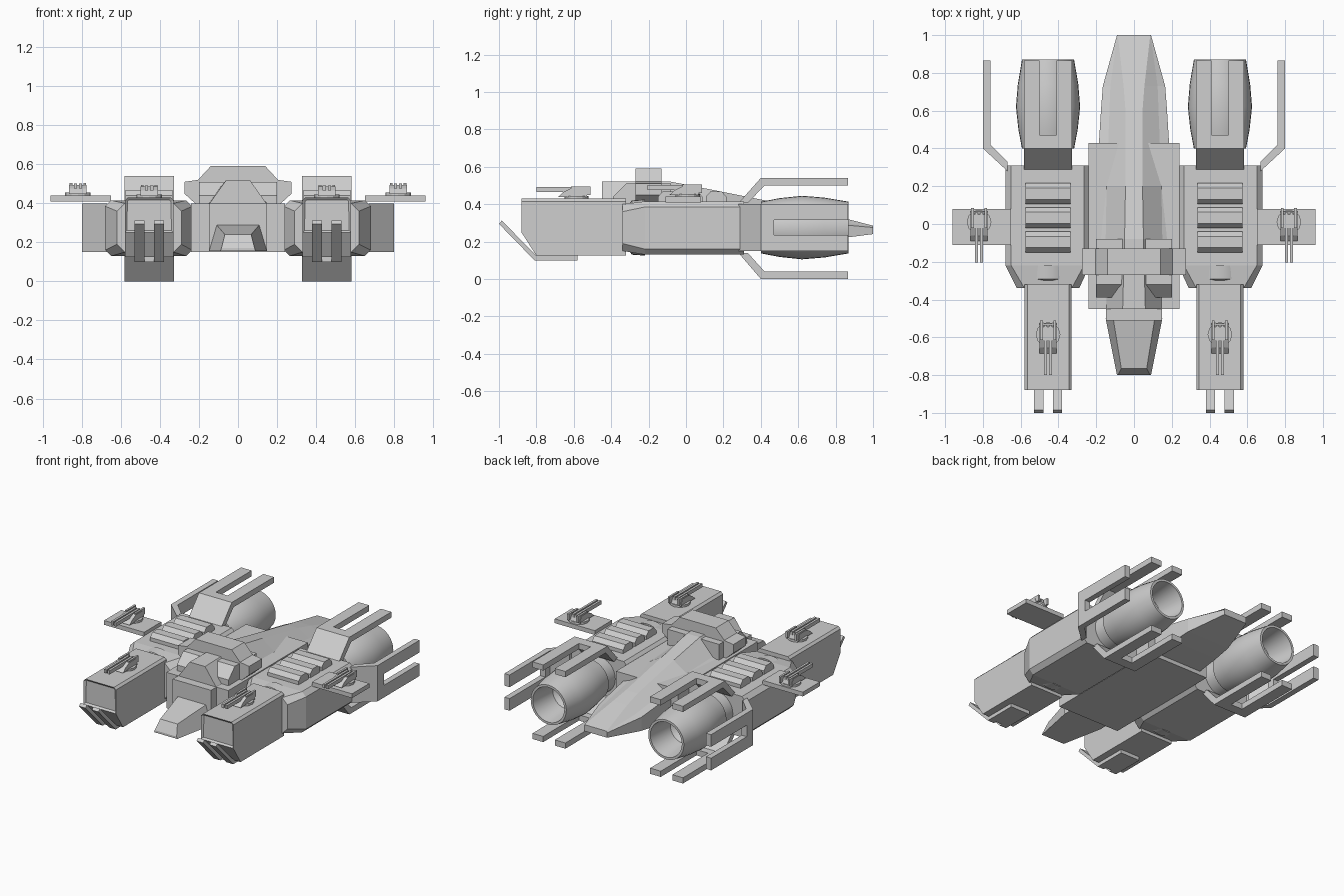
import bpy, bmesh, math

if "Cube" in bpy.data.objects:
    bpy.data.objects.remove(bpy.data.objects["Cube"], do_unlink=True)

grey = bpy.data.materials.new("hull_grey")
grey.use_nodes = True
grey.diffuse_color = (0.62, 0.62, 0.62, 1)
grey.node_tree.nodes["Principled BSDF"].inputs["Base Color"].default_value = (0.62, 0.62, 0.62, 1)

CX, CZ = 0.455, 0.275  # axis of each side pod


def finish(name, bm, mirror, smooth=False):
    bmesh.ops.recalc_face_normals(bm, faces=bm.faces)
    mesh = bpy.data.meshes.new(name)
    bm.to_mesh(mesh)
    bm.free()
    mesh.materials.append(grey)
    obj = bpy.data.objects.new(name, mesh)
    bpy.context.collection.objects.link(obj)
    if smooth:
        bpy.ops.object.select_all(action="DESELECT")
        obj.select_set(True)
        bpy.context.view_layer.objects.active = obj
        bpy.ops.object.shade_smooth_by_angle(angle=math.radians(25))
    if mirror:
        obj.modifiers.new("mirror", "MIRROR")
    return obj


def loft(name, rings, mirror=True, closed=False, smooth=False):
    """Skin matching rings of points; cap the ends or close into a loop."""
    bm = bmesh.new()
    vs = [[bm.verts.new(p) for p in ring] for ring in rings]
    n = len(vs[0])
    pairs = list(zip(vs, vs[1:])) + ([(vs[-1], vs[0])] if closed else [])
    for a, b in pairs:
        for i in range(n):
            j = (i + 1) % n
            bm.faces.new((a[i], a[j], b[j], b[i]))
    if not closed:
        bm.faces.new(vs[0])
        bm.faces.new(vs[-1])
    return finish(name, bm, mirror, smooth)


def prism(name, profile, a, b, axis="x", mirror=True):
    """Extrude a 2D profile between a and b along an axis."""
    place = {"x": lambda p, t: (t, *p), "y": lambda p, t: (p[0], t, p[1]),
             "z": lambda p, t: (*p, t)}[axis]
    return loft(name, [[place(p, t) for p in profile] for t in (a, b)], mirror)


def box(name, x, y, z, mirror=True):
    return prism(name, [(x[0], y[0]), (x[1], y[0]), (x[1], y[1]), (x[0], y[1])], *z, "z", mirror)


def lathe(name, profile, closed=False, sides=32):
    """Revolve (y, radius) points round the pod axis."""
    turns = [2 * math.pi * i / sides for i in range(sides)]
    return loft(name, [[(CX + r * math.cos(t), y, CZ + r * math.sin(t)) for t in turns]
                       for y, r in profile], closed=closed, smooth=True)


def octagon(x0, x1, z0, z1, c, y):
    return [(x0 + c, y, z0), (x1 - c, y, z0), (x1, y, z0 + c), (x1, y, z1 - c),
            (x1 - c, y, z1), (x0 + c, y, z1), (x0, y, z1 - c), (x0, y, z0 + c)]


# Side pod body
loft("pod_body", [octagon(0.29, 0.62, 0.15, 0.40, 0.04, -0.34),
                  octagon(0.235, 0.68, 0.13, 0.415, 0.03, -0.22),
                  octagon(0.235, 0.68, 0.13, 0.415, 0.03, 0.31)])
lathe("pod_collar", [(-0.22, 0.15), (-0.29, 0.145), (-0.31, 0.115), (-0.38, 0.115)])

# Forward gun block with recessed front and raked chin
block = prism("front_block", [(-0.88, 0.43), (-0.88, 0.25), (-0.80, 0.125), (-0.32, 0.125), (-0.32, 0.43)],
              CX - 0.125, CX + 0.125)
bm = bmesh.new()
bm.from_mesh(block.data)
bm.normal_update()
long_edges = [e for e in bm.edges if all(v.co.z > 0.4 for v in e.verts)
              and abs(e.verts[0].co.y - e.verts[1].co.y) > 0.3]
bmesh.ops.bevel(bm, geom=long_edges, offset=0.015, segments=1, affect="EDGES")
bm.normal_update()
front = [f for f in bm.faces if f.normal.y < -0.9]
bmesh.ops.inset_region(bm, faces=front, thickness=0.015, depth=-0.012)
bm.to_mesh(block.data)
bm.free()

# Forked boarding clamp beneath the gun block
box("clamp_base", (CX - 0.075, CX + 0.075), (-0.79, -0.58), (0.10, 0.125))
for i, dx in enumerate((-0.05, 0.05)):
    prism(f"clamp_prong_{i}", [(-0.78, 0.10), (-0.81, 0.10), (-1.0, 0.295), (-0.985, 0.312), (-0.80, 0.125), (-0.78, 0.125)],
          CX + dx - 0.025, CX + dx + 0.025)

# Engine: neck and hollow barrel
lathe("engine_neck", [(0.28, 0.125), (0.43, 0.125)])
lathe("engine_barrel", [(0.40, 0.138), (0.50, 0.157), (0.62, 0.17), (0.74, 0.16), (0.87, 0.138),
                        (0.87, 0.122), (0.68, 0.10), (0.60, 0.002), (0.40, 0.002)], closed=True)

# Forked fins above, below and outboard of each engine
def fin_path(root, tip, sign, start):
    t = 0.04 * sign
    return [(start, root), (0.40, tip), (0.47, tip), (0.47, tip - t), (0.42, tip - t), (start + 0.05, root)]


for label, root, tip, sign in (("top", 0.405, 0.54, 1), ("bottom", 0.14, 0.0, -1)):
    prism(f"{label}_fin_root", fin_path(root, tip, sign, 0.28), CX - 0.127, CX + 0.127)
    for i, dx in enumerate((-0.086, 0.086)):
        box(f"{label}_fin_prong_{i}", (CX + dx - 0.041, CX + dx + 0.041), (0.47, 0.865),
            sorted((tip, tip - 0.04 * sign)))
prism("side_fin_root", [(x, y) for y, x in fin_path(0.67, 0.80, 1, 0.28)], 0.15, 0.40, "z")
for i, z in enumerate((0.15, 0.315)):
    box(f"side_fin_prong_{i}", (0.76, 0.80), (0.47, 0.865), (z, z + 0.085))

# Ribbed vents on top of the pods
for i in range(3):
    y = -0.095 + 0.128 * i
    prism(f"vent_{i}", [(y - 0.055, 0.41), (y - 0.055, 0.44), (y - 0.03, 0.468),
                        (y + 0.03, 0.468), (y + 0.055, 0.44), (y + 0.055, 0.41)], CX - 0.12, CX + 0.12)

# Side platforms and twin-barrel turrets
box("side_platform", (0.65, 0.96), (-0.11, 0.08), (0.41, 0.44))


def turret(label, x, y, z):
    ring = [(x + 0.065 * math.cos(math.pi * i / 6), y + 0.065 * math.sin(math.pi * i / 6)) for i in range(12)]
    prism(f"{label}_turret_base", ring, z - 0.01, z + 0.015, "z")
    prism(f"{label}_turret_body", [(y - 0.10, z + 0.008), (y - 0.07, z + 0.035), (y - 0.03, z + 0.055),
                                   (y + 0.04, z + 0.055), (y + 0.06, z + 0.008)], x - 0.045, x + 0.045)
    for i, dx in enumerate((-0.013, 0.013)):
        box(f"{label}_barrel_{i}", (x + dx - 0.008, x + dx + 0.008), (y - 0.215, y + 0.05), (z + 0.036, z + 0.062))
    for i, dx in enumerate((-0.035, 0.035)):
        box(f"{label}_mount_{i}", (x + dx - 0.007, x + dx + 0.007), (y - 0.03, y + 0.075), (z + 0.02, z + 0.064))


turret("forward", CX, -0.585, 0.43)
turret("platform", 0.82, 0.01, 0.44)

# Central hull
box("central_hull", (-0.24, 0.24), (-0.45, 0.43), (0.15, 0.40), False)
box("hull_front", (-0.148, 0.148), (-0.51, -0.44), (0.155, 0.40), False)


def nose_ring(y, low, high, z0, z1):
    return [(-low, y, z0), (low, y, z0), (high, y, z1), (-high, y, z1)]


loft("nose", [nose_ring(-0.50, 0.15, 0.11, 0.155, 0.29), nose_ring(-0.765, 0.097, 0.067, 0.155, 0.24),
              nose_ring(-0.80, 0.09, 0.085, 0.155, 0.17)], False)


# Spine and tapering tail: (y, bottom z, edge x, edge z, shoulder x, shoulder z, ridge x, ridge z)
def spine_ring(y, zb, ex, ez, sx, sz, rx, rz):
    half = [(ex, zb), (ex, ez), (sx, sz), (rx, rz)]
    return [(x, y, z) for x, z in half] + [(-x, y, z) for x, z in reversed(half)]


loft("spine", [spine_ring(-0.45, 0.16, 0.148, 0.39, 0.145, 0.40, 0.06, 0.52),
               spine_ring(-0.08, 0.16, 0.20, 0.39, 0.15, 0.41, 0.05, 0.52),
               spine_ring(0.20, 0.16, 0.20, 0.38, 0.145, 0.40, 0.045, 0.465),
               spine_ring(0.60, 0.19, 0.175, 0.32, 0.13, 0.335, 0.045, 0.385),
               spine_ring(0.73, 0.205, 0.165, 0.30, 0.125, 0.315, 0.055, 0.355),
               spine_ring(1.0, 0.24, 0.09, 0.275, 0.088, 0.28, 0.086, 0.285)], False)

# Bridge and flanking sensor housings
half = [(0.22, 0.40), (0.275, 0.45), (0.275, 0.51), (0.205, 0.52), (0.14, 0.59)]
prism("bridge", half + [(-x, z) for x, z in reversed(half)], -0.27, -0.13, "y", False)
prism("bridge_housing", [(-0.39, 0.39), (-0.39, 0.44), (-0.32, 0.51), (-0.08, 0.51), (-0.08, 0.39)], 0.06, 0.20)
